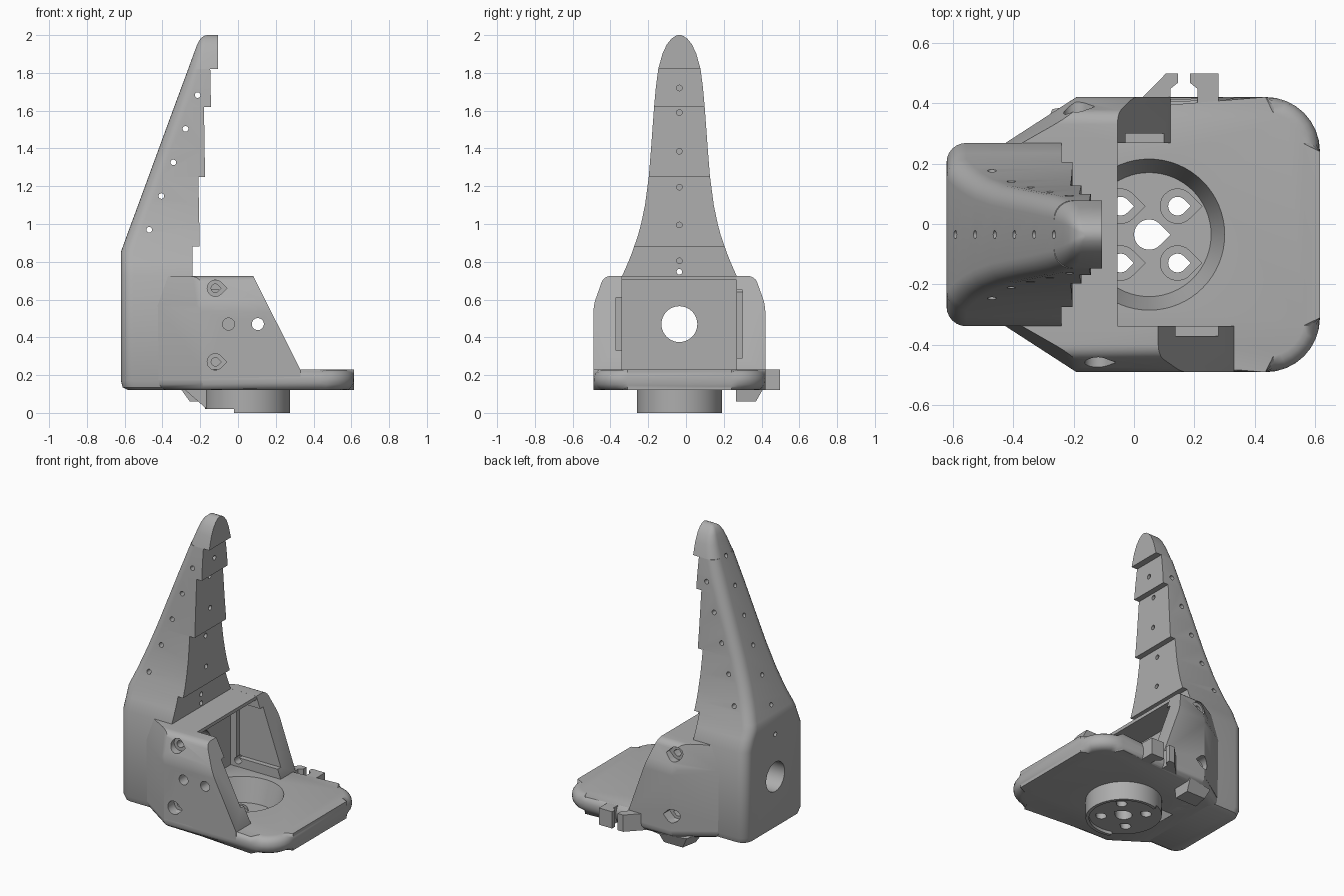
import bpy, bmesh, math
from mathutils import Matrix, Vector

if "Cube" in bpy.data.objects:
    bpy.data.objects.remove(bpy.data.objects["Cube"])

CY = -0.035          # centre line of the symmetric parts
GREY = bpy.data.materials.new("plain grey")
GREY.use_nodes = True
GREY.diffuse_color = (0.42, 0.42, 0.42, 1)
GREY.node_tree.nodes["Principled BSDF"].inputs["Base Color"].default_value = (0.42, 0.42, 0.42, 1)


def finish(name, bm):
    bmesh.ops.recalc_face_normals(bm, faces=bm.faces[:])
    me = bpy.data.meshes.new(name)
    bm.to_mesh(me)
    bm.free()
    me.materials.append(GREY)
    ob = bpy.data.objects.new(name, me)
    bpy.context.collection.objects.link(ob)
    return ob


def loft(name, rings, bevel=None):
    """Skin closed rings of equal length and cap both ends."""
    bm = bmesh.new()
    loops = [[bm.verts.new(p) for p in ring] for ring in rings]
    for a, b in zip(loops, loops[1:]):
        for i in range(len(a)):
            j = (i + 1) % len(a)
            bm.faces.new((a[i], a[j], b[j], b[i]))
    bm.faces.new(loops[0][::-1])
    bm.faces.new(loops[-1])
    if bevel:
        rule, size = bevel
        edges = [e for e in bm.edges if rule(e)]
        bmesh.ops.bevel(bm, geom=edges, offset=size, segments=4, profile=0.5, affect='EDGES')
    return finish(name, bm)


def prism(name, pts, z0, z1, bevel=None):
    return loft(name, [[(x, y, z) for x, y in pts] for z in (z0, z1)], bevel)


def box(name, x0, x1, y0, y1, z0, z1):
    return prism(name, [(x0, y0), (x1, y0), (x1, y1), (x0, y1)], z0, z1)


def arc(cx, cy, r, a0, a1, n=8):
    angles = [math.radians(a0 + (a1 - a0) * i / n) for i in range(n + 1)]
    return [(cx + r * math.cos(a), cy + r * math.sin(a)) for a in angles]


def rod(start, end, r, r2=None, n=14):
    """Cylinder or cone between two points."""
    a, b = Vector(start), Vector(end)
    bm = bmesh.new()
    m = Matrix.Translation((a + b) / 2) @ (b - a).to_track_quat('Z', 'Y').to_matrix().to_4x4()
    bmesh.ops.create_cone(bm, cap_ends=True, segments=n, radius1=r,
                          radius2=r if r2 is None else r2, depth=(b - a).length, matrix=m)
    return finish("rod", bm)


def teardrop(x, v, r, lo, hi, sideways=False):
    """Hole cutter with a point towards +x, along z or along y."""
    pts = arc(x, v, r, 45, 315, 20) + [(x + r * 1.414, v)]
    if sideways:
        return loft("drop", [[(px, y, pz) for px, pz in pts] for y in (lo, hi)])
    return prism("drop", pts, lo, hi)


def combine(target, tools, op='DIFFERENCE'):
    for tool in tools:
        mod = target.modifiers.new("bool", 'BOOLEAN')
        mod.operation, mod.object, mod.solver = op, tool, 'EXACT'
        bpy.context.view_layer.objects.active = target
        bpy.ops.object.modifier_apply(modifier=mod.name)
        bpy.data.objects.remove(tool)


# Base plate with rounded rim
outline = ([(-0.42, -0.335), (-0.19, -0.49)] + arc(0.435, -0.31, 0.18, -90, 0)
           + arc(0.435, 0.24, 0.18, 0, 90) + [(-0.19, 0.42), (-0.42, 0.265)])
plate = prism("base_plate", outline, 0.12, 0.23,
              (lambda e: abs(e.verts[0].co.z - e.verts[1].co.z) < 0.01, 0.05))

# Round socket under the plate, with screw holes
socket = rod((0.05, CY, 0), (0.05, CY, 0.15), 0.225, n=64)
combine(plate, [socket], 'UNION')
cuts = [rod((0.05, CY, 0.08), (0.05, CY, 0.2301), 0.205, 0.25, 64),
        rod((0.05, CY, -0.01), (0.05, CY, 0.02), 0.205, n=64),
        box("rim_cut", -0.3, -0.02, -0.4, 0.4, -0.1, 0.02),
        teardrop(0.05, CY, 0.05, -0.1, 0.2)]
for sx in (-1, 1):
    for sy in (-1, 1):
        x, y = 0.05 + sx * 0.094, CY + sy * 0.094
        cuts += [teardrop(x, y, 0.031, -0.1, 0.2), teardrop(x, y, 0.057, 0.06, 0.2)]
combine(plate, cuts)

# Tower: height, back x, front x, half width, edge inset
levels = [(0.12, -0.58, -0.24, 0.265), (0.135, -0.61, -0.24, 0.292), (0.17, -0.62, -0.24, 0.303),
          (0.725, -0.62, -0.24, 0.303), (0.80, -0.62, -0.24, 0.27), (0.85, -0.62, -0.24, 0.25),
          (0.88, -0.61, -0.24, 0.24), (0.88, -0.61, -0.203, 0.24), (0.94, -0.588, -0.204, 0.219),
          (1.0, -0.566, -0.205, 0.203), (1.1, -0.529, -0.207, 0.182), (1.25, -0.474, -0.21, 0.162),
          (1.25, -0.474, -0.174, 0.162), (1.4, -0.419, -0.177, 0.15), (1.62, -0.338, -0.18, 0.134),
          (1.62, -0.338, -0.143, 0.134), (1.72, -0.301, -0.145, 0.125), (1.82, -0.264, -0.147, 0.112),
          (1.82, -0.264, -0.105, 0.112), (1.9, -0.235, -0.105, 0.09), (1.95, -0.216, -0.105, 0.067),
          (1.98, -0.2, -0.105, 0.043), (1.995, -0.182, -0.105, 0.022), (2.0, -0.165, -0.105, 0.008)]


def tower_ring(z, back, front, w):
    r = min(0.065, w * 0.6, (front - back) * 0.5)
    pts = ([(front, CY - w), (front, CY + w)] + arc(back + r, CY + w - r, r, 90, 180, 6)
           + arc(back + r, CY - w + r, r, 180, 270, 6))
    return [(x, y, z) for x, y in pts]


tower = loft("tower", [tower_ring(*lv) for lv in levels])

# Tower bore and tendon holes
cuts = [rod((-0.8, CY, 0.47), (0, CY, 0.47), 0.095, n=40),
        rod((-0.8, CY, 0.747), (0, CY, 0.747), 0.015)]
for i in range(5):
    x, z = -0.47 + i * 0.064, 0.97 + i * 0.178
    cuts.append(rod((x, -0.5, z), (x, 0.5, z), 0.015))
for i in range(6):
    x, z = -0.59 + i * 0.065, 0.93 + i * 0.177
    cuts.append(rod((x - 0.05, CY, z + 0.02), (x + 0.06, CY, z - 0.02), 0.014))
for z in (0.805, 0.995, 1.195, 1.385, 1.59, 1.72):
    cuts.append(rod((-0.27, CY, z), (0, CY, z), 0.015))
combine(tower, cuts)


# Cheek walls: sloped front edge, leaning top, angled back
def wall(name, side, foot, top, pocket, drop_x):
    def y(d):
        return CY + side * d

    def ring(z, x1, outer, x2, x3):
        return [(x1, y(0.303), z), (x1, y(outer), z), (x2, y(outer), z), (x3, y(0.303), z)]
    mid = foot + (top - foot) * 0.687
    ob = loft(name, [ring(0.175, foot, 0.455, -0.19, -0.42), ring(0.23, foot, 0.455, -0.19, -0.42),
                     ring(0.57, mid, 0.455, -0.19, -0.425), ring(0.725, top, 0.4, -0.2, -0.37)],
              (lambda e: all(side * (v.co.y - CY) > 0.39 and v.co.z > 0.24 for v in e.verts)
               and abs(e.verts[0].co.z - e.verts[1].co.z) < 0.01, 0.035))
    z0, z1 = pocket
    tools = [box("pocket", -0.2, 0.5, *sorted((y(0.25), y(0.335))), z0, z1)]
    for z in (0.27, 0.66):
        tools += [teardrop(drop_x, z, 0.022, *sorted((y(0.2), y(0.6))), True),
                  teardrop(drop_x, z, 0.043, *sorted((y(0.39), y(0.6))), True)]
    if side < 0:
        tools += [rod((x, -0.6, 0.47), (x, -0.2, 0.47), 0.032, n=24) for x in (-0.05, 0.105)]
    combine(ob, tools)
    return ob


front_wall = wall("front_cheek_wall", -1, 0.33, 0.08, (0.33, 0.61), -0.12)
back_wall = wall("back_cheek_wall", 1, 0.12, -0.055, (0.29, 0.65), -0.19)

# Bridge joining the walls over the opening
bridge = box("top_bridge", -0.36, -0.055, CY - 0.31, CY + 0.31, 0.703, 0.7248)

# Cable clip on the back edge
clip_a = prism("cable_clip_hook", [(0.01, 0.4), (0.105, 0.497), (0.145, 0.497), (0.145, 0.467),
                                   (0.12, 0.447), (0.12, 0.4)], 0.12, 0.229)
clip_b = prism("cable_clip_post", [(0.21, 0.4), (0.21, 0.447), (0.185, 0.467), (0.185, 0.497),
                                   (0.28, 0.497), (0.28, 0.39)], 0.12, 0.229)

# Guides under the plate
guide = loft("cable_guide", [[(-0.32, 0.265, 0.15), (-0.09, 0.265, 0.15), (-0.09, 0.41, 0.13), (-0.27, 0.38, 0.13)],
                             [(-0.255, 0.265, 0.06), (-0.1, 0.265, 0.06), (-0.1, 0.37, 0.06), (-0.235, 0.37, 0.06)]])
ramp = loft("socket_ramp", [[(-0.29, y, 0.13), (-0.165, y, 0.02), (-0.14, y, 0.02), (-0.14, y, 0.13)]
                            for y in (CY - 0.06, CY + 0.06)])

for ob in (plate, tower, front_wall, back_wall):
    bpy.ops.object.select_all(action='DESELECT')
    ob.select_set(True)
    bpy.context.view_layer.objects.active = ob
    bpy.ops.object.shade_smooth_by_angle(angle=math.radians(32))
